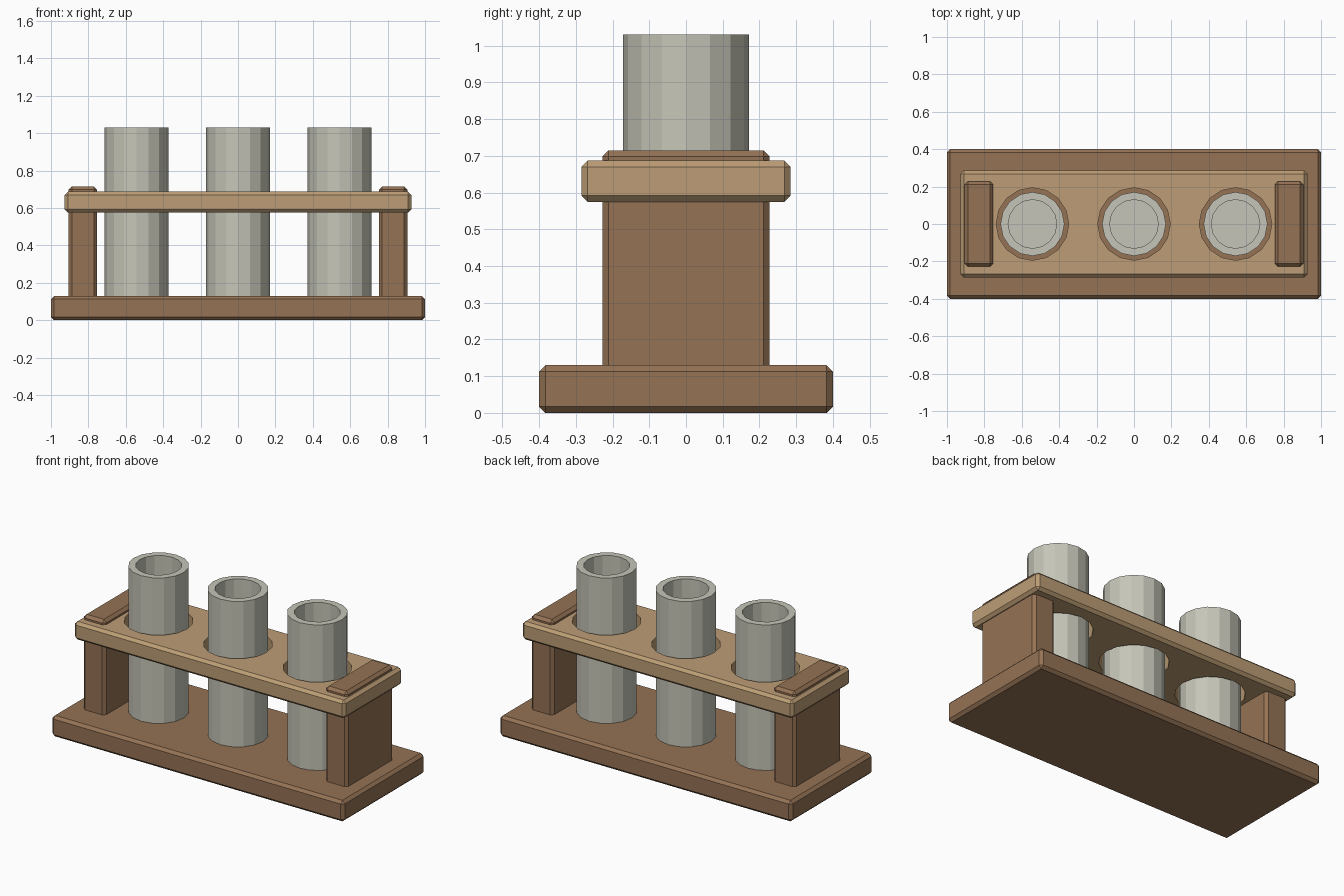
import bpy, bmesh
from mathutils import Matrix, Vector

if "Cube" in bpy.data.objects:
    bpy.data.objects.remove(bpy.data.objects["Cube"])

TUBE_X = (-0.543, 0.0, 0.543)
SIDES = 16
BEVEL = 0.017


def material(name, rgb):
    mat = bpy.data.materials.new(name)
    mat.diffuse_color = (*rgb, 1)
    mat.use_nodes = True
    mat.node_tree.nodes["Principled BSDF"].inputs["Base Color"].default_value = mat.diffuse_color
    return mat


dark_wood = material("dark_wood", (0.30, 0.17, 0.09))
light_wood = material("light_wood", (0.51, 0.34, 0.18))
glass = material("tube_grey", (0.56, 0.56, 0.48))


def finish(name, bm, mat=None):
    bmesh.ops.recalc_face_normals(bm, faces=bm.faces)
    mesh = bpy.data.meshes.new(name)
    bm.to_mesh(mesh)
    bm.free()
    obj = bpy.data.objects.new(name, mesh)
    bpy.context.collection.objects.link(obj)
    if mat:
        mesh.materials.append(mat)
    return obj


def board(name, lo, hi, mat):
    """Box between two corners with chamfered edges."""
    lo, hi = Vector(lo), Vector(hi)
    bm = bmesh.new()
    m = Matrix.Translation((lo + hi) / 2) @ Matrix.Diagonal((*(hi - lo), 1))
    bmesh.ops.create_cube(bm, size=1, matrix=m)
    bmesh.ops.bevel(bm, geom=bm.edges[:], offset=BEVEL, segments=1,
                    affect='EDGES', profile=0.5)
    return finish(name, bm, mat)


def cylinder(bm, x, r, z0, z1):
    bmesh.ops.create_cone(bm, cap_ends=True, segments=SIDES, radius1=r, radius2=r,
                          depth=z1 - z0, matrix=Matrix.Translation((x, 0, (z0 + z1) / 2)))


def tube(name, x, r, inner, z0, z1, floor):
    """Cylinder whose top is inset and pushed down to make an open bore."""
    bm = bmesh.new()
    cylinder(bm, x, r, z0, z1)
    top = max(bm.faces, key=lambda f: f.calc_center_median().z)
    rim = bmesh.ops.extrude_discrete_faces(bm, faces=[top])["faces"][0]
    for v in rim.verts:
        v.co.x = x + (v.co.x - x) * inner / r
        v.co.y *= inner / r
    bore = bmesh.ops.extrude_discrete_faces(bm, faces=[rim])["faces"][0]
    for v in bore.verts:
        v.co.z = floor
    return finish(name, bm, glass)


# Base board and end posts
board("base", (-1, -0.4, 0), (1, 0.4, 0.13), dark_wood)
board("left_post", (-0.905, -0.228, 0.1), (-0.753, 0.228, 0.715), dark_wood)
board("right_post", (0.753, -0.228, 0.1), (0.905, 0.228, 0.715), dark_wood)

# Top plate with three round holes
plate = board("top_plate", (-0.927, -0.285, 0.575), (0.927, 0.285, 0.687), light_wood)
bm = bmesh.new()
for x in TUBE_X:
    cylinder(bm, x, 0.194, 0.5, 0.8)
cutter = finish("hole_cutter", bm)
cutter.hide_render = True
mod = plate.modifiers.new("holes", 'BOOLEAN')
mod.operation = 'DIFFERENCE'
mod.solver = 'EXACT'
mod.object = cutter
bpy.context.view_layer.objects.active = plate
bpy.ops.object.modifier_apply(modifier=mod.name)
bpy.data.objects.remove(cutter)

# Open tubes standing on the base
for label, x in zip(("left", "middle", "right"), TUBE_X):
    tube(f"{label}_tube", x, 0.171, 0.13, 0.12, 1.03, 0.17)
